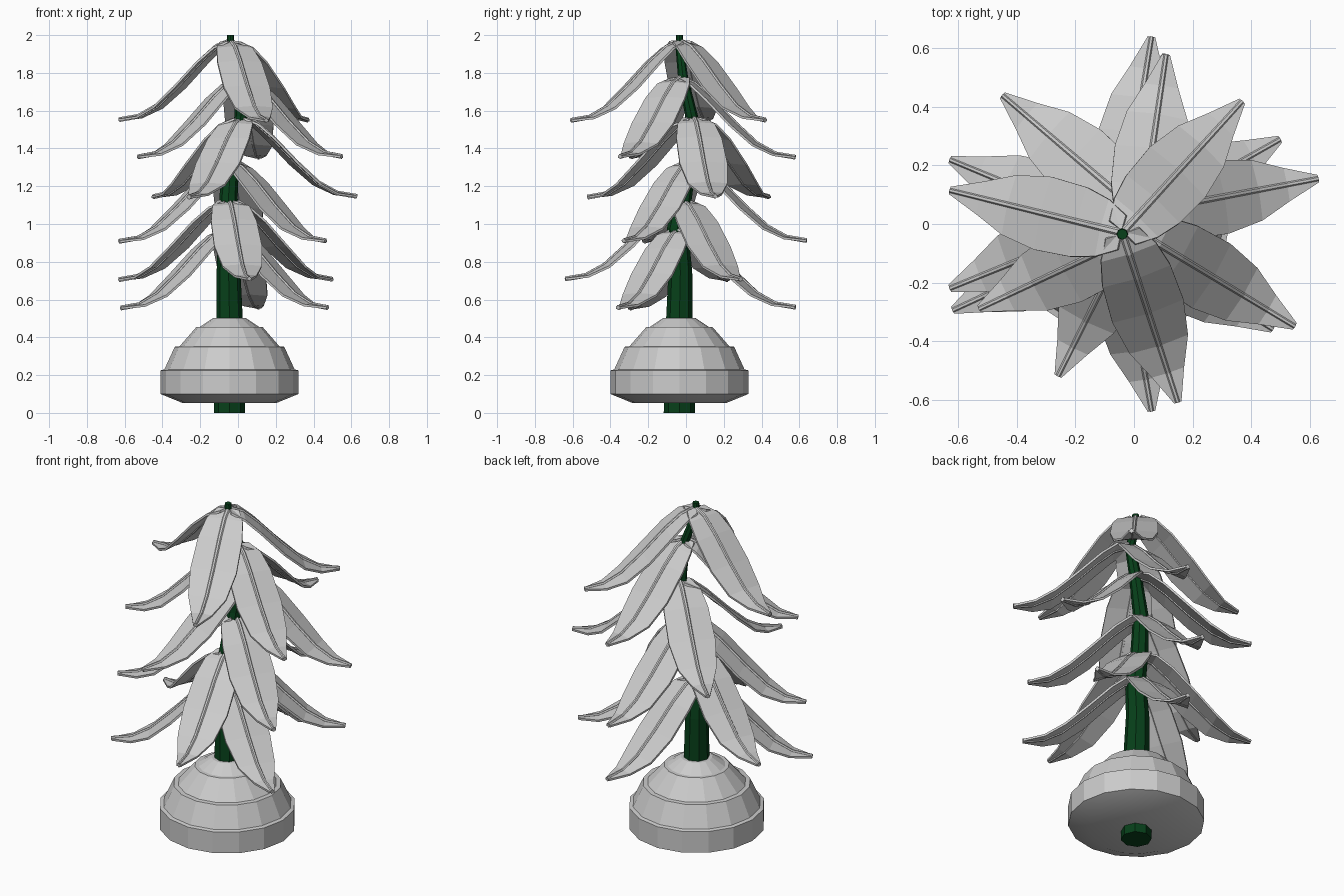
import bpy, bmesh, math
from mathutils import Vector, Matrix

if "Cube" in bpy.data.objects:
    bpy.data.objects.remove(bpy.data.objects["Cube"])

def finish(bm, name, mat=None):
    bmesh.ops.recalc_face_normals(bm, faces=bm.faces)
    me = bpy.data.meshes.new(name)
    bm.to_mesh(me)
    bm.free()
    ob = bpy.data.objects.new(name, me)
    bpy.context.collection.objects.link(ob)
    if mat:
        me.materials.append(mat)
    return ob

def skin(bm, rings):
    """Join closed rings of points into a capped tube."""
    rows = [[bm.verts.new(p) for p in ring] for ring in rings]
    n = len(rows[0])
    for a, b in zip(rows, rows[1:]):
        for i in range(n):
            j = (i + 1) % n
            bm.faces.new((a[i], a[j], b[j], b[i]))
    bm.faces.new(rows[0])
    bm.faces.new(rows[-1])

def circle(x, y, z, r, n):
    return [(x + r * math.cos(2 * math.pi * i / n),
             y + r * math.sin(2 * math.pi * i / n), z) for i in range(n)]

green = bpy.data.materials.new("stem_green")
green.diffuse_color = (0.002, 0.05, 0.01, 1)
green.use_nodes = True
green.node_tree.nodes["Principled BSDF"].inputs["Base Color"].default_value = green.diffuse_color

# Wavy tapering stem: x, y, z, radius
bm = bmesh.new()
skin(bm, [circle(*p, 8) for p in (
    (-.045, -.035, 0, .083), (-.045, -.035, .5, .07), (-.05, -.03, .75, .063),
    (-.05, -.045, .98, .055), (-.05, -.015, 1.15, .048), (-.035, .015, 1.35, .042),
    (.015, .03, 1.57, .034), (.015, -.015, 1.77, .027), (-.04, -.033, 1.93, .022),
    (-.04, -.035, 2.0, .018))])
finish(bm, "stem", green)

# Stepped, faceted pot with a softly shaded underside
bm = bmesh.new()
skin(bm, [circle(-.045, -.035, z, r, 16) for r, z in (
    (.25, .053), (.365, .10), (.365, .225), (.345, .23), (.29, .35),
    (.265, .352), (.175, .455), (.155, .456), (.085, .503))])
for f in bm.faces:
    f.smooth = f.calc_center_median().z < .09
finish(bm, "pot")

# Leaf profile: distance out, height, half width
LEAF = ((.005, -.003, .06), (.08, -.032, .1), (.17, -.108, .122), (.30, -.24, .128),
        (.42, -.348, .105), (.52, -.402, .058), (.63, -.42, .013))
THICK = .012

def leaf(name, base, tip):
    d = Vector((tip[0] - base[0], tip[1] - base[1]))
    s = d.length / LEAF[-1][0]
    m = (Matrix.Translation((*base,)) @ Matrix.Rotation(math.atan2(d.y, d.x), 4, 'Z')
         @ Matrix.Diagonal((s, 1, 1, 1)))
    blade, rib = [], []
    for i, (r, z, w) in enumerate(LEAF):
        a, b = LEAF[max(i - 1, 0)], LEAF[min(i + 1, len(LEAF) - 1)]
        t = Vector((b[0] - a[0], 0, b[1] - a[1])).normalized()
        nrm = Vector((-t.z, 0, t.x))
        c = Vector((r, 0, z))
        drop = .1 * w
        def at(y, h):
            return m @ (c + Vector((0, y, 0)) + nrm * h)
        blade.append([at(-w, -drop), at(0, 0), at(w, -drop),
                      at(w, -drop - THICK), at(0, -THICK), at(-w, -drop - THICK)])
        k = .012 - .004 * i / (len(LEAF) - 1)
        rib.append([at(-k, 0), at(-k * .5, .007), at(k * .5, .007), at(k, 0),
                    at(k * .5, -.018), at(-k * .5, -.018)])
    bm = bmesh.new()
    skin(bm, blade)
    skin(bm, rib)
    finish(bm, name)

# Whorls of three leaves: base point, then leaf tips
WHORLS = (
    ((-.04, -.03, 1.978), (-.63, .115), (.37, .42), (.15, -.61)),
    ((.02, -.03, 1.783), (.55, -.35), (-.53, -.29), (.11, .58)),
    ((.02, .04, 1.572), (.63, .155), (-.45, .44), (-.26, -.52)),
    ((-.04, .02, 1.338), (.06, .64), (.465, -.33), (-.63, -.22)),
    ((-.05, -.02, 1.135), (.06, -.64), (.50, .29), (-.63, .22)),
    ((-.05, -.03, .985), (.11, .58), (.475, -.36), (-.62, -.295)),
)
for i, (base, *tips) in enumerate(WHORLS):
    for j, tip in enumerate(tips):
        # tiny stagger keeps leaf bases from sharing a plane
        leaf(f"leaf_{i + 1}_{j + 1}", (*base[:2], base[2] - .002 * j), tip)
